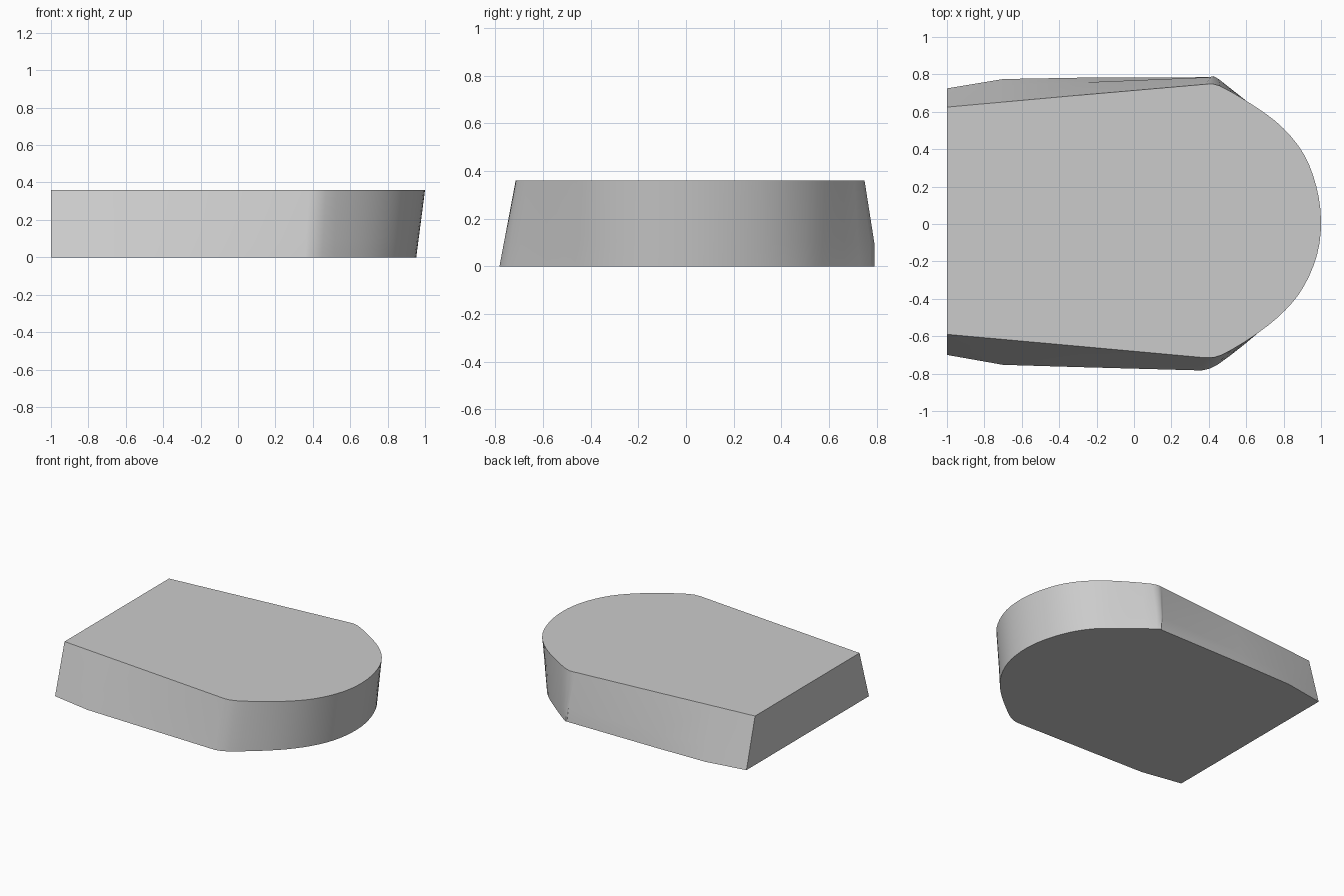
import bpy
import bmesh
import math
from mathutils import Vector

HEIGHT = 0.36
BULGE_HEIGHT = 0.1
SMOOTH_STEPS = 3

default_cube = bpy.data.objects.get("Cube")
if default_cube:
    bpy.data.objects.remove(default_cube, do_unlink=True)


def make_material(name, colour):
    material = bpy.data.materials.new(name)
    material.use_nodes = True
    material.diffuse_color = colour
    material.node_tree.nodes["Principled BSDF"].inputs["Base Color"].default_value = colour
    return material


def curve_point(a, b, c, d, t):
    """Point between b and c on a smooth curve through all four."""
    return 0.5 * (2 * b + (c - a) * t + (2 * a - 5 * b + 4 * c - d) * t ** 2
                  + (3 * b - a - 3 * c + d) * t ** 3)


def outline(front_side, nose, back_side):
    """Straight sides joined by a smoothly curved nose."""
    nose = [Vector(p) for p in nose]
    padded = [nose[0]] + nose + [nose[-1]]
    points = [Vector(p) for p in front_side]
    for i in range(len(nose) - 1):
        for step in range(SMOOTH_STEPS):
            points.append(curve_point(*padded[i:i + 4], step / SMOOTH_STEPS))
    return points + [nose[-1]] + [Vector(p) for p in back_side]


# Upper and lower outlines, running from the flat end round the nose
upper = outline(
    [(-1, -0.59), (-0.7, -0.617), (-0.3, -0.653)],
    [(0.38, -0.715), (0.47, -0.7), (0.66, -0.585), (0.81, -0.46), (0.91, -0.33), (0.98, -0.16),
     (1, 0.02), (0.975, 0.2), (0.91, 0.37), (0.8, 0.51), (0.66, 0.62), (0.46, 0.738), (0.38, 0.747)],
    [(-0.3, 0.688), (-0.7, 0.652), (-1, 0.625)])
lower = outline(
    [(-1, -0.7), (-0.7, -0.753), (-0.3, -0.765)],
    [(0.36, -0.783), (0.45, -0.75), (0.66, -0.585), (0.79, -0.45), (0.88, -0.31), (0.935, -0.16),
     (0.953, 0.02), (0.93, 0.19), (0.87, 0.36), (0.78, 0.5), (0.66, 0.61), (0.45, 0.775), (0.42, 0.785)],
    [(-0.3, 0.782), (-0.7, 0.775), (-1, 0.725)])

# Middle outline, swelling a little at the back shoulder
middle = []
for low, high in zip(lower, upper):
    point = low.lerp(high, BULGE_HEIGHT / HEIGHT)
    if low.y > 0.77 and low.x > 0:
        point.y = low.y
    middle.append(point)

# Solid block skinned between the outlines
bm = bmesh.new()
rings = [[bm.verts.new((p.x, p.y, z)) for p in ring]
         for ring, z in ((lower, 0), (middle, BULGE_HEIGHT), (upper, HEIGHT))]
for below, above in zip(rings, rings[1:]):
    for i in range(len(below)):
        j = (i + 1) % len(below)
        bm.faces.new((below[i], below[j], above[j], above[i]))
bm.faces.new(reversed(rings[0]))
bm.faces.new(rings[-1])
bmesh.ops.recalc_face_normals(bm, faces=bm.faces)

mesh = bpy.data.meshes.new("rounded_block")
bm.to_mesh(mesh)
bm.free()
mesh.materials.append(make_material("light grey", (0.6, 0.6, 0.6, 1)))
block = bpy.data.objects.new("rounded_block", mesh)
bpy.context.collection.objects.link(block)

# Smooth walls with crisp rims
bpy.ops.object.select_all(action="DESELECT")
block.select_set(True)
bpy.context.view_layer.objects.active = block
bpy.ops.object.shade_smooth_by_angle(angle=math.radians(30))
